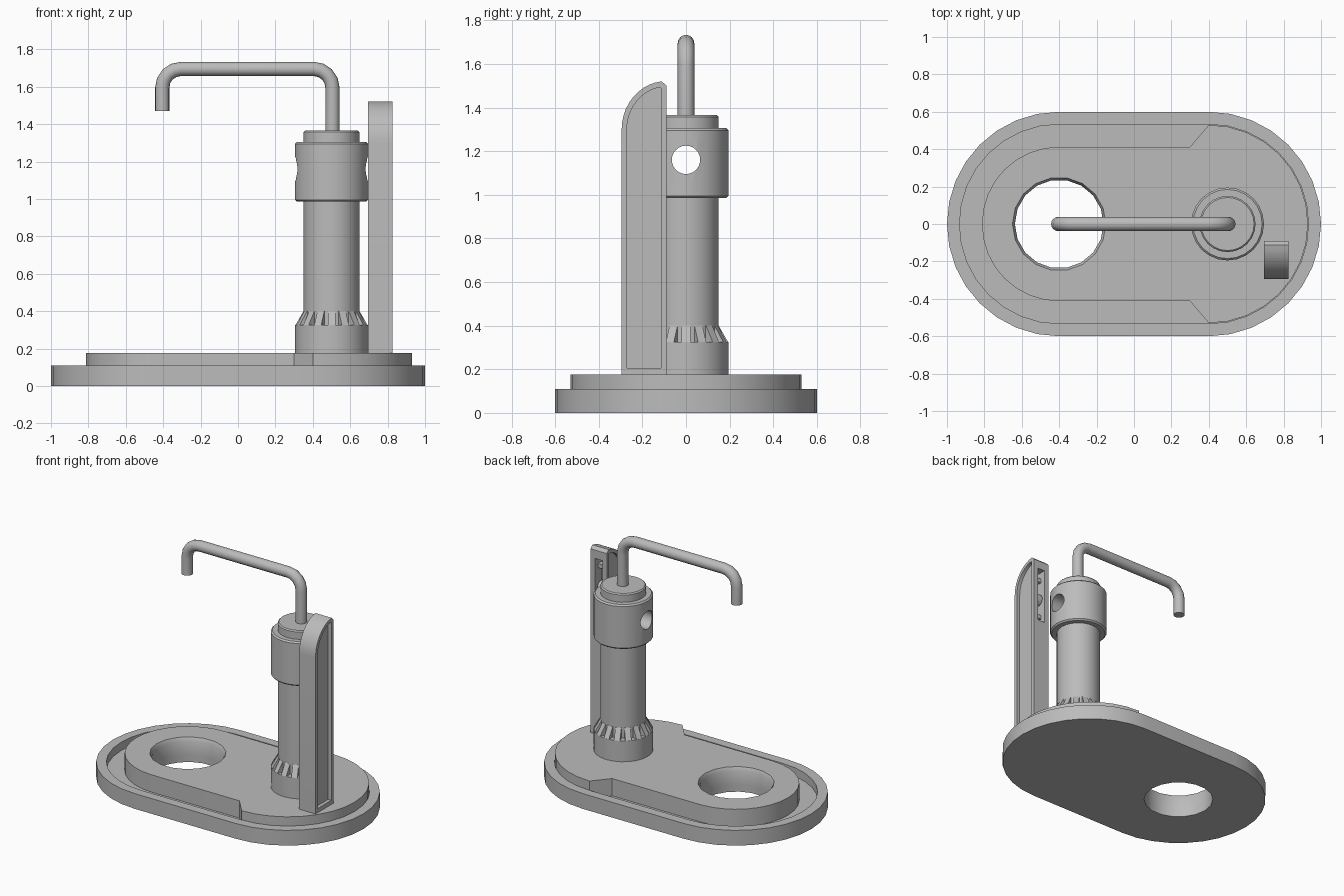
import bpy, bmesh
from math import pi, sin, cos, radians
from mathutils import Matrix, Vector

cube = bpy.data.objects.get("Cube")
if cube:
    bpy.data.objects.remove(cube, do_unlink=True)

grey = bpy.data.materials.new("plain grey")
grey.use_nodes = True
grey.diffuse_color = (0.5, 0.5, 0.5, 1)
grey.node_tree.nodes["Principled BSDF"].inputs["Base Color"].default_value = (0.5, 0.5, 0.5, 1)


def finish(name, bm):
    bmesh.ops.recalc_face_normals(bm, faces=bm.faces)
    mesh = bpy.data.meshes.new(name)
    bm.to_mesh(mesh)
    bm.free()
    mesh.materials.append(grey)
    ob = bpy.data.objects.new(name, mesh)
    bpy.context.collection.objects.link(ob)
    return ob


def smooth(ob, angle=32):
    bpy.ops.object.select_all(action='DESELECT')
    ob.select_set(True)
    bpy.context.view_layer.objects.active = ob
    bpy.ops.object.shade_smooth_by_angle(angle=radians(angle))


def prism(name, points, vector):
    """Extrude a closed outline of 3D points along a vector."""
    bm = bmesh.new()
    face = bm.faces.new([bm.verts.new(p) for p in points])
    ext = bmesh.ops.extrude_face_region(bm, geom=[face])
    moved = [g for g in ext["geom"] if isinstance(g, bmesh.types.BMVert)]
    bmesh.ops.translate(bm, verts=moved, vec=vector)
    return finish(name, bm)


def lathe(name, profile, centre, segments):
    """Revolve (radius, z) points into a capped solid."""
    bm = bmesh.new()
    rings = [[bm.verts.new((centre[0] + r * cos(2 * pi * i / segments),
                            centre[1] + r * sin(2 * pi * i / segments), z))
              for i in range(segments)] for r, z in profile]
    for a, b in zip(rings, rings[1:]):
        for i in range(segments):
            j = (i + 1) % segments
            bm.faces.new((a[i], a[j], b[j], b[i]))
    bm.faces.new(rings[0])
    bm.faces.new(rings[-1])
    return finish(name, bm)


def box(name, low, high):
    (x0, y0, z0), (x1, y1, z1) = low, high
    return prism(name, [(x0, y0, z0), (x1, y0, z0), (x1, y1, z0), (x0, y1, z0)], (0, 0, z1 - z0))


def cut(ob, cutter):
    """Subtract a cutter and discard it."""
    cutter.hide_render = True
    mod = ob.modifiers.new("cut", 'BOOLEAN')
    mod.operation, mod.solver, mod.object = 'DIFFERENCE', 'EXACT', cutter
    bpy.context.view_layer.objects.active = ob
    bpy.ops.object.modifier_apply(modifier=mod.name)
    bpy.data.objects.remove(cutter, do_unlink=True)


def arc(cx, cy, r, start, end, steps):
    return [(cx + r * cos(radians(start + (end - start) * i / steps)),
             cy + r * sin(radians(start + (end - start) * i / steps))) for i in range(steps + 1)]


def slab(name, outline, z0, z1):
    return prism(name, [(x, y, z0) for x, y in outline], (0, 0, z1 - z0))


def stadium(r):
    return arc(0.4, 0, r, -90, 90, 16) + arc(-0.4, 0, r, 90, 270, 16)


# Base tray with a sunken floor
tray = slab("base_tray", stadium(0.6), 0, 0.11)
cut(tray, slab("tray_recess", stadium(0.533), 0.05, 0.3))

# Raised platform, narrower around the drain
outline = (arc(0.4, 0, 0.53, -90, 90, 16) + [(0.3, 0.413)]
           + arc(-0.4, 0, 0.413, 90, 270, 16) + [(0.3, -0.413)])
platform = slab("platform", outline, 0.05, 0.175)

# Round drain opening through both layers
drain = [(0.237, -0.1), (0.237, 0.15), (0.25, 0.175), (0.25, 0.3)]
for part in (tray, platform):
    cut(part, lathe("drain_cutter", drain, (-0.4, 0), 18))
    smooth(part)

# Pump column
PUMP = (0.5, 0)
smooth(lathe("lower_collar", [(0.195, 0.17), (0.195, 0.325)], PUMP, 24))
smooth(lathe("column", [(0.15, 0.3), (0.15, 1.0)], PUMP, 24))
smooth(lathe("top_cap", [(0.15, 1.29), (0.15, 1.357), (0.142, 1.365)], PUMP, 24))
collar = lathe("upper_collar", [(0.185, 0.985), (0.195, 0.995), (0.195, 1.295), (0.185, 1.305)], PUMP, 24)
column_hole = [(0.2, 0.065 * cos(2 * pi * i / 24), 1.16 + 0.065 * sin(2 * pi * i / 24)) for i in range(24)]
cut(collar, prism("cross_hole_cutter", column_hole, (0.6, 0, 0)))
smooth(collar)

# Ring of sloped ribs at the foot of the column
RIBS, HALF = 16, 0.02
for k in range(RIBS):
    rib = prism("foot_rib_%02d" % (k + 1),
                [(0.13, -HALF, 0.32), (0.193, -HALF, 0.325), (0.15, -HALF, 0.4), (0.13, -HALF, 0.4)],
                (0, 2 * HALF, 0))
    rib.data.transform(Matrix.Translation((0.5, 0, 0)) @ Matrix.Rotation(2 * pi * k / RIBS, 4, 'Z'))

# Bent spout tube swept along a rounded path
path = ([(0.505, 1.34)] + arc(0.405, 1.595, 0.1, 0, 90, 4)
        + arc(-0.305, 1.595, 0.1, 90, 180, 4) + [(-0.405, 1.47)])
path = [Vector((x, 0, z)) for x, z in path]
bm = bmesh.new()
rings = []
for i, p in enumerate(path):
    tangent = (path[min(i + 1, len(path) - 1)] - path[max(i - 1, 0)]).normalized()
    if i in (0, len(path) - 1):
        tangent = Vector((0, 0, 1 if i == 0 else -1))
    side = Vector((0, 1, 0))
    normal = tangent.cross(side)
    rings.append([bm.verts.new(p + 0.038 * (cos(pi * k / 8) * side + sin(pi * k / 8) * normal))
                  for k in range(16)])
for a, b in zip(rings, rings[1:]):
    for k in range(16):
        j = (k + 1) % 16
        bm.faces.new((a[k], a[j], b[j], b[k]))
bm.faces.new(rings[0])
bm.faces.new(rings[-1])
smooth(finish("spout", bm), 40)


# Upright handle housing with a rounded top front
def housing_outline(inset, bottom):
    top = arc(-0.09, 1.3, 0.205 - inset, 180, 96, 10)
    top = [(y, 1.3 + (z - 1.3) * 1.08) for y, z in top]
    back = -0.09 - inset
    top = [p for p in top if p[0] < back - 0.01]
    return [(-0.295 + inset, bottom)] + top + [(back, top[-1][1] - 0.02 * (inset == 0)), (back, bottom)]


housing = prism("handle_housing", [(0.695, y, z) for y, z in housing_outline(0, 0.17)], (0.13, 0, 0))
for x in (0.665, 0.8):
    cut(housing, prism("side_panel_cutter", [(x, y, z) for y, z in housing_outline(0.024, 0.205)], (0.055, 0, 0)))
cut(housing, box("rear_slot_cutter", (0.73, -0.165, 1.03), (0.79, 0, 1.44)))
smooth(housing)

# Small roller and stops in the rear slot
roller = arc(-0.145, 1.22, 0.045, 0, 337.5, 15)
smooth(prism("slot_roller", [(0.74, y, z) for y, z in roller], (0.04, 0, 0)))
for z in (1.07, 1.36):
    box("slot_stop", (0.73, -0.165, z), (0.79, -0.125, z + 0.03))
